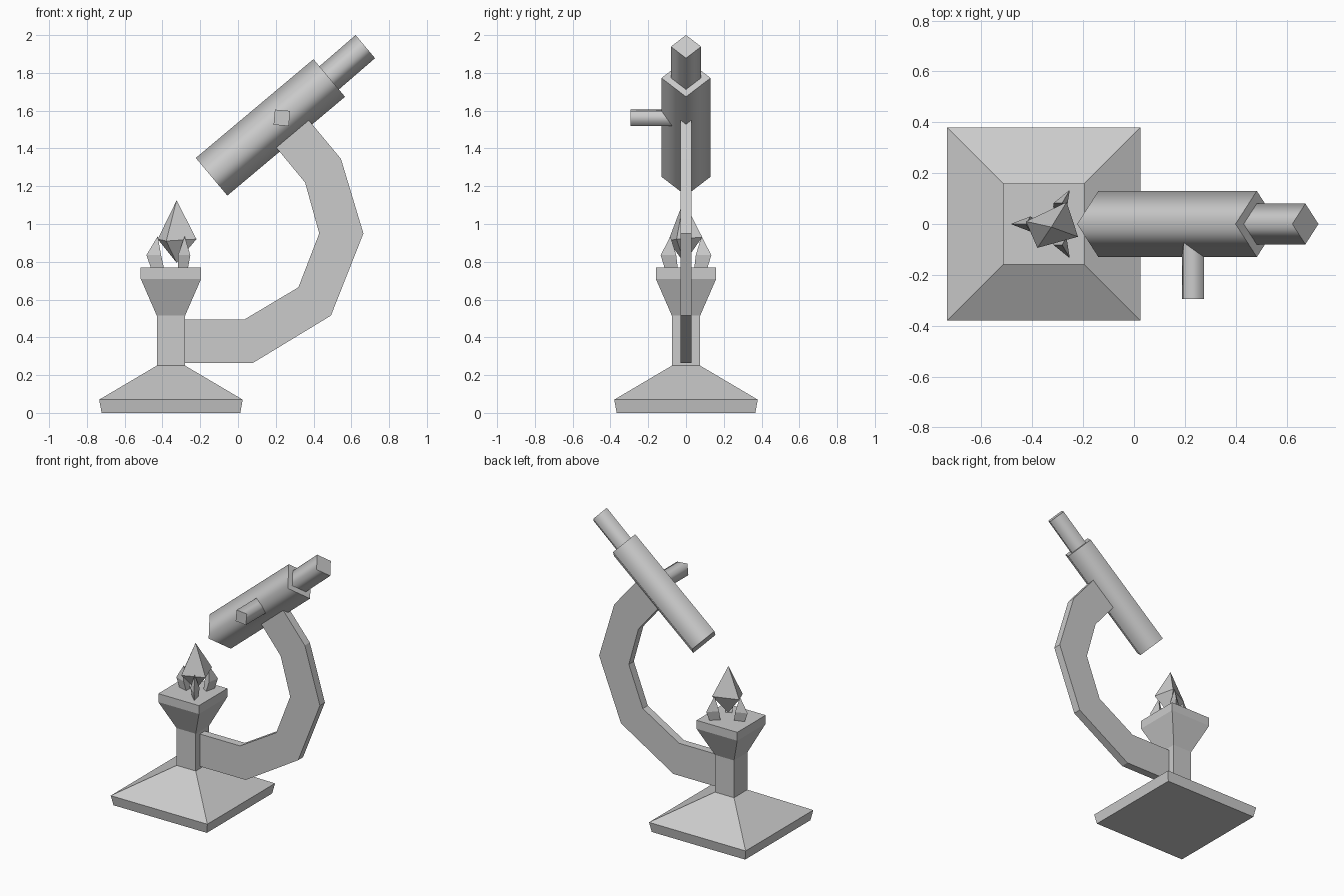
import bpy, bmesh
from math import sin, cos, pi, radians
from mathutils import Vector

if "Cube" in bpy.data.objects:
    bpy.data.objects.remove(bpy.data.objects["Cube"])

grey = bpy.data.materials.new("plain_grey")
grey.use_nodes = True
grey.diffuse_color = (0.6, 0.6, 0.6, 1)
grey.node_tree.nodes["Principled BSDF"].inputs["Base Color"].default_value = (0.6, 0.6, 0.6, 1)


def loft(name, rings, smooth_sides=False):
    """Skin a list of rings; a ring of one point becomes a tip, others are capped at the ends."""
    bm = bmesh.new()
    loops = [[bm.verts.new(p) for p in ring] for ring in rings]
    for a, b in zip(loops, loops[1:]):
        n = max(len(a), len(b))
        for i in range(n):
            j = (i + 1) % n
            if len(a) == 1:
                quad = [a[0], b[j], b[i]]
            elif len(b) == 1:
                quad = [a[i], a[j], b[0]]
            else:
                quad = [a[i], a[j], b[j], b[i]]
            bm.faces.new(quad).smooth = smooth_sides
    for cap in (loops[0], loops[-1]):
        if len(cap) > 2:
            bm.faces.new(cap)
            for v, w in zip(cap, cap[1:] + cap[:1]):
                bm.edges.get((v, w)).smooth = False
    bmesh.ops.recalc_face_normals(bm, faces=bm.faces[:])
    mesh = bpy.data.meshes.new(name)
    bm.to_mesh(mesh)
    bm.free()
    mesh.materials.append(grey)
    obj = bpy.data.objects.new(name, mesh)
    bpy.context.collection.objects.link(obj)
    return obj


def square(cx, half, z):
    return [(cx + sx * half, sy * half, z) for sx, sy in ((-1, -1), (1, -1), (1, 1), (-1, 1))]


def four_sided_tube(name, start, end, radius, u, v):
    rings = [[p + radius * d for d in (u, v, -u, -v)] for p in (start, end)]
    return loft(name, rings, smooth_sides=True)


# Base, column and cup: one stack of squares
STAND_X = -0.355
stand = [(0.367, 0), (0.38, 0.07), (0.075, 0.25), (0.075, 0.515), (0.16, 0.71), (0.16, 0.77)]
loft("stand", [square(STAND_X, half, z) for half, z in stand])

# Curved arm: flat profile with thickness
profile = [(-0.32, 0.265), (0.08, 0.265), (0.492, 0.515), (0.664, 0.95), (0.545, 1.345), (0.345, 1.585),
           (0.165, 1.45), (0.355, 1.22), (0.43, 0.95), (0.32, 0.665), (0.035, 0.495), (-0.32, 0.495)]
loft("arm", [[(x, y, z) for x, z in profile] for y in (-0.028, 0.028)])

# Viewing tube, eyepiece and knob: diamond sections along the tilted axis
side = Vector((0, 1, 0))
low = Vector((-0.14, 0, 1.25))
high = Vector((0.483, 0, 1.773))
axis = (high - low).normalized()
up = axis.cross(side)
four_sided_tube("viewing_tube", low, high, 0.13, side, up)
four_sided_tube("eyepiece", high - 0.05 * axis, Vector((0.674, 0, 1.939)), 0.08, side, up)
knob = Vector((0.232, 0, 1.562))
four_sided_tube("knob", knob - 0.02 * side, knob - 0.295 * side, 0.057, axis, up)

# Large crystal
loft("crystal", [[(-0.325, -0.01, 0.795)],
                 [(-0.265, 0.086, 0.93), (-0.425, 0.01, 0.92), (-0.38, -0.094, 0.91), (-0.22, -0.05, 0.92)],
                 [(-0.325, -0.012, 1.125)]])

# Three claws around the crystal
def claw_ring(angle, points, z):
    c, s = cos(angle), sin(angle)
    return [(-0.33 + r * c - w * s, r * s + w * c, z) for r, w in points]


for k, degrees in enumerate((60, 180, 300)):
    a = radians(degrees)
    loft(f"claw_{k + 1}", [claw_ring(a, [(0.13, 0), (0.062, 0.02), (0.062, -0.02)], 0.765),
                           claw_ring(a, [(0.155, 0), (0.077, 0.03), (0.077, -0.03)], 0.835),
                           claw_ring(a, [(0.095, 0)], 0.935)])
